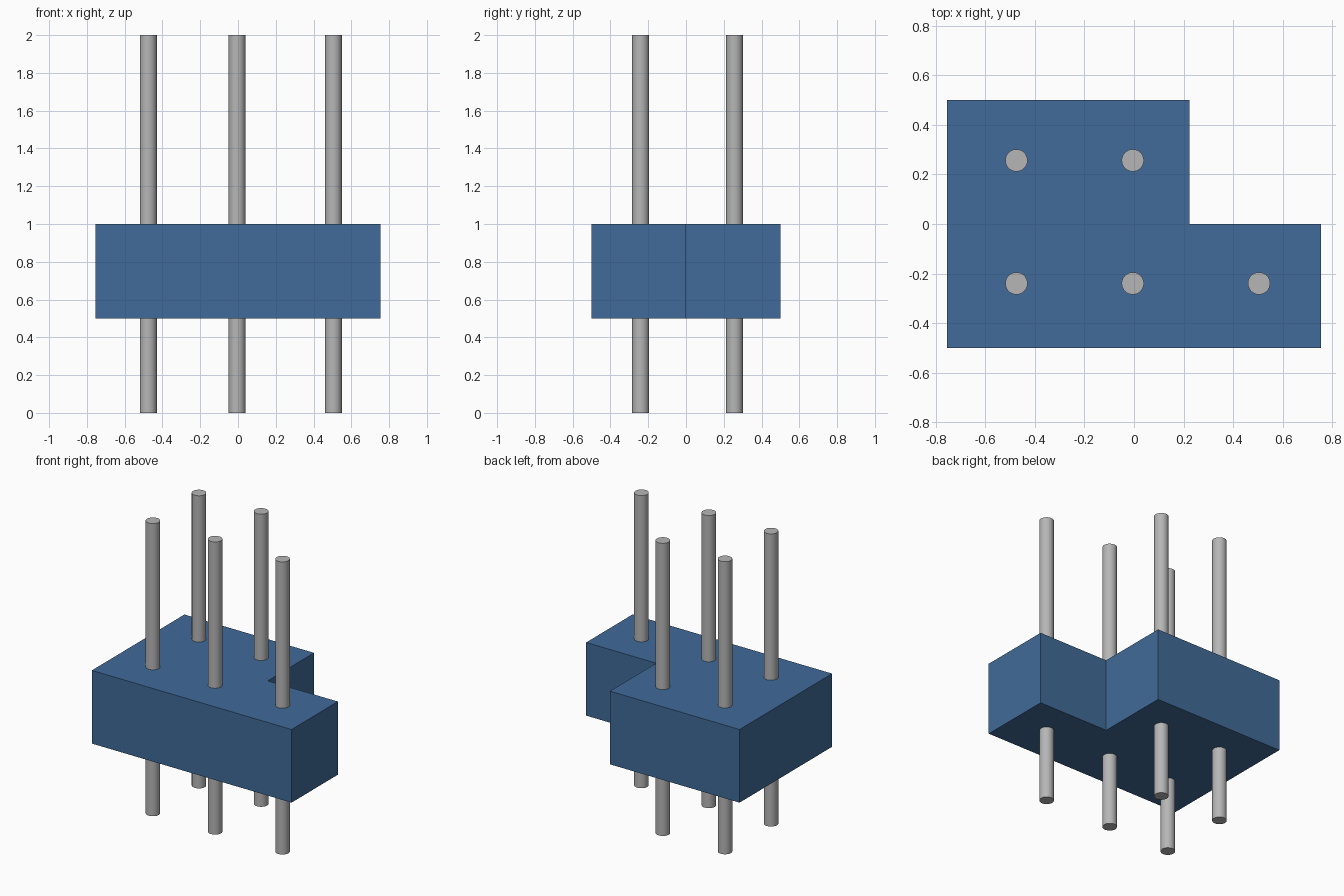
import bpy
import bmesh
import math

cube = bpy.data.objects.get("Cube")
if cube:
    bpy.data.objects.remove(cube, do_unlink=True)


def make_material(name, colour):
    mat = bpy.data.materials.new(name)
    mat.use_nodes = True
    mat.diffuse_color = colour
    mat.node_tree.nodes["Principled BSDF"].inputs["Base Color"].default_value = colour
    return mat


blue = make_material("blue plastic", (0.052, 0.147, 0.319, 1))
grey = make_material("grey metal", (0.47, 0.47, 0.47, 1))

# L-shaped block, extruded upwards from its outline
outline = [(-0.755, -0.5), (0.755, -0.5), (0.755, 0.0),
           (0.225, 0.0), (0.225, 0.5), (-0.755, 0.5)]
bm = bmesh.new()
base = bm.faces.new([bm.verts.new((x, y, 0.5)) for x, y in outline])
extruded = bmesh.ops.extrude_face_region(bm, geom=[base], use_keep_orig=True)
top_verts = [g for g in extruded["geom"] if isinstance(g, bmesh.types.BMVert)]
bmesh.ops.translate(bm, verts=top_verts, vec=(0, 0, 0.5))
bmesh.ops.recalc_face_normals(bm, faces=bm.faces)
mesh = bpy.data.meshes.new("block")
bm.to_mesh(mesh)
bm.free()
mesh.materials.append(blue)
block = bpy.data.objects.new("block", mesh)
bpy.context.collection.objects.link(block)

# Round pins running right through the block
pins = {
    "front_right_pin": (-0.475, -0.24),
    "front_middle_pin": (-0.005, -0.24),
    "front_left_pin": (0.505, -0.24),
    "back_right_pin": (-0.475, 0.257),
    "back_middle_pin": (-0.005, 0.257),
}
for name, (x, y) in pins.items():
    bpy.ops.mesh.primitive_cylinder_add(vertices=32, radius=0.045, depth=2,
                                        location=(x, y, 1))
    pin = bpy.context.object
    pin.name = name
    pin.data.materials.append(grey)
    bpy.ops.object.shade_smooth_by_angle(angle=math.radians(30))
